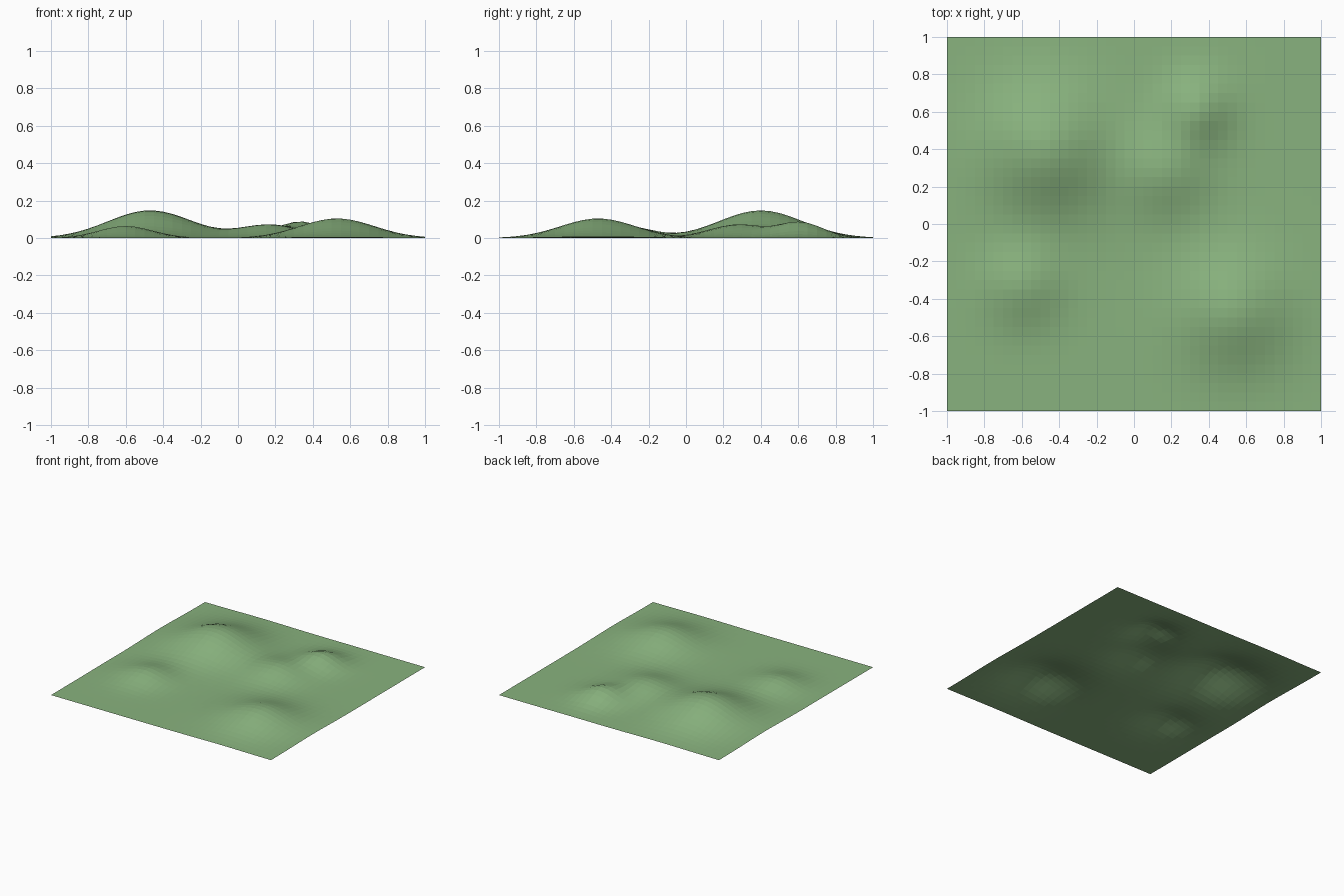
import bpy, bmesh, math

if "Cube" in bpy.data.objects:
    bpy.data.objects.remove(bpy.data.objects["Cube"])

# Hills: centre x, centre y, height, spread
HILLS = [
    (-0.47, 0.40, 0.148, 0.225),
    (0.53, -0.47, 0.105, 0.20),
    (-0.60, -0.33, 0.064, 0.145),
    (0.34, 0.61, 0.083, 0.125),
    (0.17, 0.28, 0.070, 0.16),
]


def height(x, y):
    return sum(h * math.exp(-((x - cx) ** 2 + (y - cy) ** 2) / (2 * s * s))
               for cx, cy, h, s in HILLS)


# Single-sheet ground, flat faces
bm = bmesh.new()
bmesh.ops.create_grid(bm, x_segments=40, y_segments=40, size=1.0)
for v in bm.verts:
    v.co.z = height(v.co.x, v.co.y)
mesh = bpy.data.meshes.new("hilly_ground")
bm.to_mesh(mesh)
bm.free()
ground = bpy.data.objects.new("hilly_ground", mesh)
bpy.context.collection.objects.link(ground)

# Grass colour
grass = bpy.data.materials.new("grass_green")
grass.diffuse_color = (0.25, 0.45, 0.21, 1.0)
grass.use_nodes = True
grass.node_tree.nodes["Principled BSDF"].inputs["Base Color"].default_value = grass.diffuse_color
mesh.materials.append(grass)
